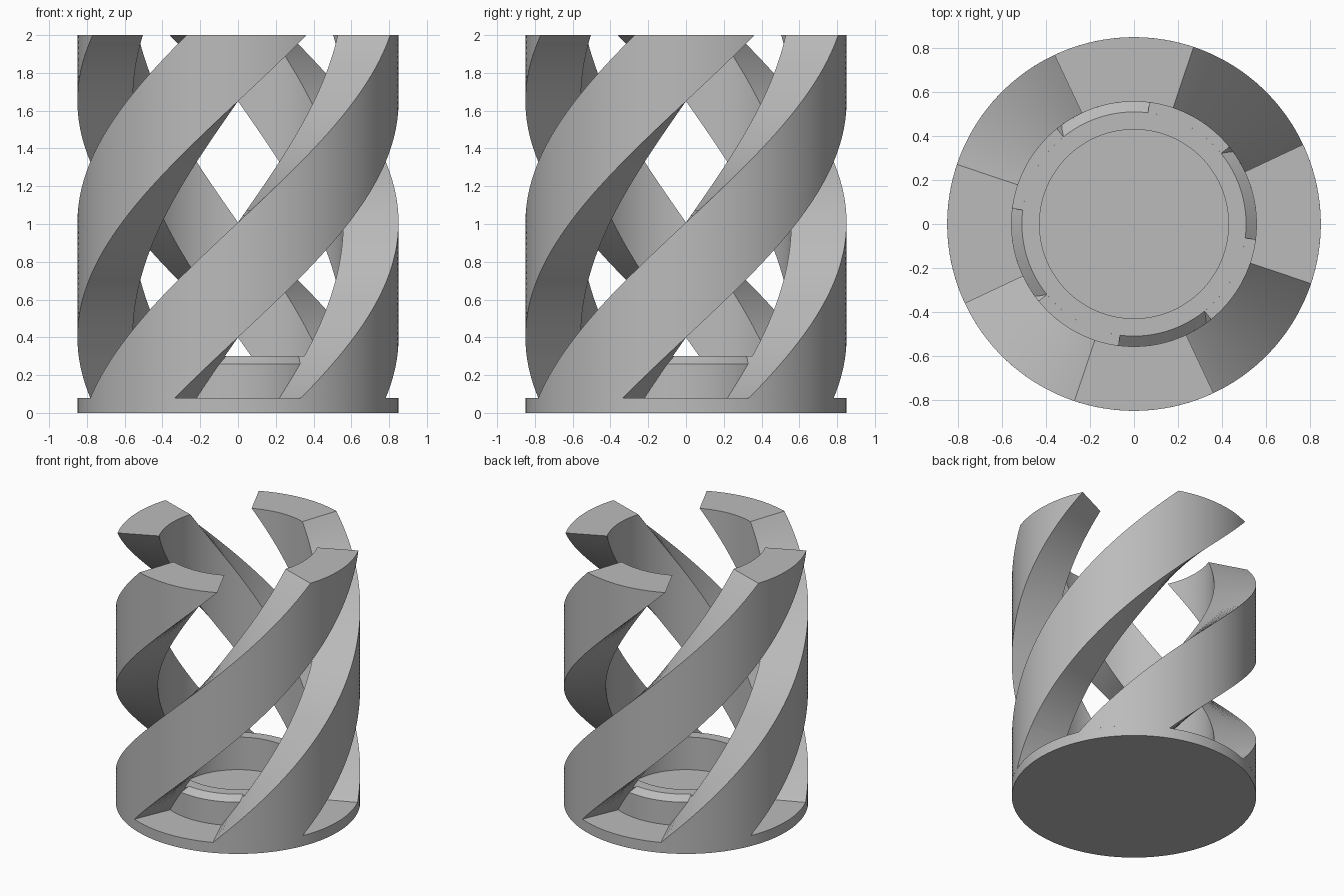
import bpy, bmesh
from math import radians, cos, sin, pi

if "Cube" in bpy.data.objects:
    bpy.data.objects.remove(bpy.data.objects["Cube"])

grey = bpy.data.materials.new("plain_grey")
grey.use_nodes = True
colour = (0.5, 0.5, 0.5, 1)
grey.diffuse_color = colour
grey.node_tree.nodes["Principled BSDF"].inputs["Base Color"].default_value = colour

OUTER, INNER, SEAT = 0.85, 0.557, 0.51    # radii of rib outside, bore, seat edge
BASE, SEAT_Z, TOP = 0.08, 0.3, 2.0
TWIST = 72                                # degrees of turn per unit of height
START, END = 251.4, 295.2                 # rib edges at the top


def finish(name, bm):
    bmesh.ops.recalc_face_normals(bm, faces=bm.faces)
    mesh = bpy.data.meshes.new(name)
    bm.to_mesh(mesh)
    bm.free()
    mesh.materials.append(grey)
    obj = bpy.data.objects.new(name, mesh)
    bpy.context.collection.objects.link(obj)
    bpy.ops.object.select_all(action="DESELECT")
    obj.select_set(True)
    bpy.context.view_layer.objects.active = obj
    bpy.ops.object.shade_smooth_by_angle(angle=radians(25))
    return obj


def lathe(name, profile, steps=128):
    bm = bmesh.new()
    verts = [bm.verts.new((r, 0, z)) for r, z in profile]
    edges = [bm.edges.new(pair) for pair in zip(verts, verts[1:])]
    bmesh.ops.spin(bm, geom=verts + edges, cent=(0, 0, 0), axis=(0, 0, 1),
                   angle=2 * pi, steps=steps, use_merge=True)
    bmesh.ops.remove_doubles(bm, verts=bm.verts, dist=1e-5)
    return finish(name, bm)


def spiral_rib(name, turn, arc=20, layers=64):
    # Sections stacked up the height; the foot is thicker up to the seat
    foot = [(BASE + (SEAT_Z - BASE) * i / 8, SEAT) for i in range(9)]
    shaft = [(SEAT_Z + (TOP - SEAT_Z) * i / layers, INNER) for i in range(layers + 1)]
    bm = bmesh.new()
    rings = []
    for z, inner in foot + shaft:
        angles = [radians(START + (END - START) * i / arc + turn + TWIST * (z - TOP))
                  for i in range(arc + 1)]
        loop = [(OUTER, a) for a in angles] + [(inner, a) for a in reversed(angles)]
        rings.append([bm.verts.new((r * cos(a), r * sin(a), z)) for r, a in loop])
    count = len(rings[0])
    for low, high in zip(rings, rings[1:]):
        for i in range(count):
            j = (i + 1) % count
            # The step at the seat repeats a height: only its inner ledge has area
            if low[0].co.z == high[0].co.z and not arc < i < count - 1:
                continue
            bm.faces.new((low[i], low[j], high[j], high[i]))
    for ring in (rings[0], rings[-1]):
        for i in range(arc):
            bm.faces.new((ring[i], ring[i + 1], ring[count - 2 - i], ring[count - 1 - i]))
    bmesh.ops.remove_doubles(bm, verts=bm.verts, dist=1e-5)
    return finish(name, bm)


# Round base with a chamfered, recessed cup in the middle
lathe("base_and_cup", [(0, 0), (OUTER, 0), (OUTER, BASE), (INNER, BASE), (INNER, 0.26),
                       (SEAT, SEAT_Z), (0.43, SEAT_Z), (0.43, 0.05), (0, 0.05)])

# Four ribs winding up from the base
for n in range(4):
    spiral_rib(f"spiral_rib_{n + 1}", n * 90)
